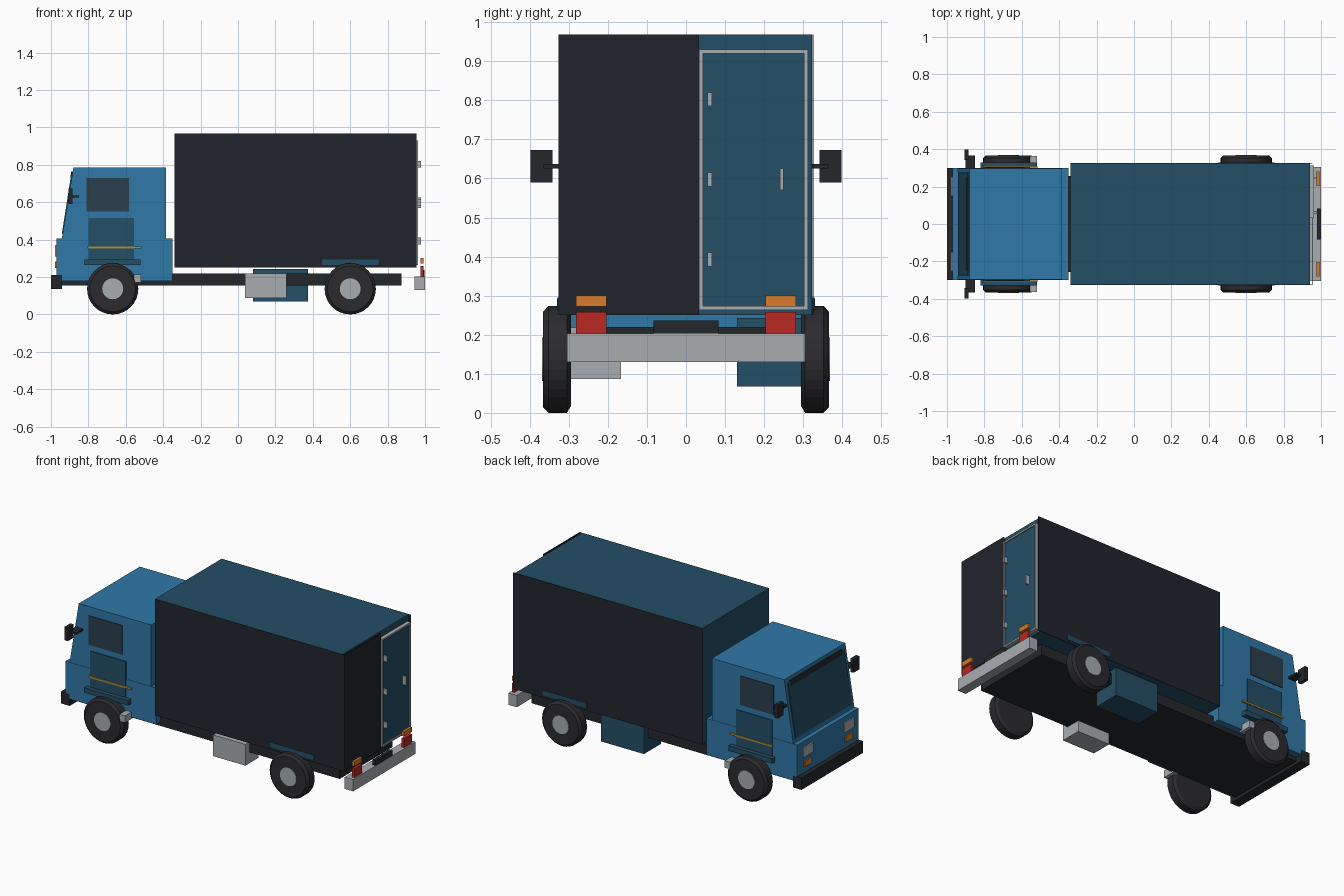
import bpy, bmesh, math
from mathutils import Matrix

if "Cube" in bpy.data.objects:
    bpy.data.objects.remove(bpy.data.objects["Cube"])


def mat(name, hexcode):
    m = bpy.data.materials.new(name)
    rgb = [int(hexcode[i:i + 2], 16) / 255 for i in (0, 2, 4)]
    m.diffuse_color = [c / 12.92 if c < .04 else ((c + .055) / 1.055) ** 2.4 for c in rgb] + [1]
    m.use_nodes = True
    m.node_tree.nodes["Principled BSDF"].inputs["Base Color"].default_value = m.diffuse_color
    return m


BLUE = mat("cab_blue", "3078A8")
NAVY = mat("dark_blue", "244E66")
GLASS = mat("window_tint", "2A3F4D")
BLACK = mat("black", "24272B")
PANEL = mat("panel_dark", "20252C")
TYRE = mat("tyre_rubber", "2B2B2F")
GREY = mat("light_grey", "A9AEB1")
RED = mat("red_lens", "B82824")
ORANGE = mat("orange_lens", "D97B2A")
GOLD = mat("gold_trim", "A89040")


def finish(name, bm, material, mirror=False):
    bmesh.ops.recalc_face_normals(bm, faces=bm.faces)
    me = bpy.data.meshes.new(name)
    bm.to_mesh(me)
    bm.free()
    me.materials.append(material)
    ob = bpy.data.objects.new(name, me)
    bpy.context.collection.objects.link(ob)
    if mirror:
        mod = ob.modifiers.new("Mirror", 'MIRROR')
        mod.use_axis = (False, True, False)
        mod.use_clip = False
        mod.use_mirror_merge = False
    return ob


def box(name, x, y, z, material, mirror=False):
    bm = bmesh.new()
    size = [(b - a, (a + b) / 2) for a, b in (x, y, z)]
    m = Matrix.Translation([s[1] for s in size]) @ Matrix.Diagonal([s[0] for s in size] + [1])
    bmesh.ops.create_cube(bm, size=1, matrix=m)
    return finish(name, bm, material, mirror)


def extrude_y(name, profile, y0, y1, material, mirror=False):
    bm = bmesh.new()
    f = bm.faces.new([bm.verts.new((x, y0, z)) for x, z in profile])
    r = bmesh.ops.extrude_face_region(bm, geom=[f])
    verts = [v for v in r["geom"] if isinstance(v, bmesh.types.BMVert)]
    bmesh.ops.translate(bm, verts=verts, vec=(0, y1 - y0, 0))
    return finish(name, bm, material, mirror)


def lathe_y(name, profile, cx, cz, material, steps=32):
    # profile of (radius, y) spun around a wheel axis
    bm = bmesh.new()
    rings = [[bm.verts.new((cx + r * math.cos(a), y, cz + r * math.sin(a)))
              for a in (2 * math.pi * i / steps for i in range(steps))] for r, y in profile]
    for a, b in zip(rings, rings[1:]):
        for i in range(steps):
            j = (i + 1) % steps
            bm.faces.new((a[i], a[j], b[j], b[i]))
    bm.faces.new(rings[0])
    bm.faces.new(rings[-1])
    return finish(name, bm, material, True)


# Chassis and bumpers
box("chassis", (-.96, .875), (-.257, .257), (.155, .22), BLACK)
box("front_bumper", (-1, -.94), (-.3, .3), (.137, .21), BLACK)
box("rear_bumper", (.943, 1), (-.305, .305), (.13, .203), GREY)

# Cab: lower body, slanted upper body, windscreen and visor
box("cab_lower", (-.97, -.35), (-.3, .3), (.18, .405), BLUE)
extrude_y("cab_upper", [(-.942, .405), (-.385, .405), (-.385, .785), (-.88, .785)], -.298, .298, BLUE)
extrude_y("windscreen", [(-.942, .43), (-.936, .43), (-.885, .755), (-.891, .755)], -.275, .275, NAVY)
extrude_y("sun_visor", [(-.896, .735), (-.885, .735), (-.88, .765), (-.892, .765)], -.25, .25, BLACK)

# Cab sides
box("side_window", (-.81, -.582), (.295, .302), (.55, .73), GLASS, True)
box("door_panel", (-.8, -.555), (.295, .304), (.29, .515), NAVY, True)
box("door_trim", (-.805, -.515), (.295, .31), (.353, .364), GOLD, True)
box("front_fender", (-.82, -.52), (.29, .33), (.263, .293), NAVY, True)
box("cab_step", (-.555, -.518), (.28, .363), (.17, .213), GREY, True)
box("mirror_arm", (-.9, -.85), (.295, .365), (.625, .637), BLACK, True)
box("mirror", (-.906, -.884), (.342, .398), (.59, .673), BLACK, True)

# Front lights
box("headlight", (-.978, -.965), (.15, .25), (.31, .37), GREY, True)
box("front_indicator", (-.978, -.965), (.165, .235), (.247, .283), ORANGE, True)

# Cargo box with its outer skins
box("cargo_box", (-.34, .94), (-.323, .323), (.25, .968), NAVY)
box("cargo_side_panel", (-.34, .955), (.3235, .326), (.25, .968), PANEL, True)
box("cargo_rear_panel", (.952, .955), (-.326, .033), (.25, .968), PANEL)
box("rear_fender", (.45, .75), (.3, .3285), (.265, .295), NAVY, True)

# Rear door: leaf, frame, hinges and handle
box("rear_door", (.935, .956), (.042, .303), (.272, .921), NAVY)
for n, y, z in (("left", (.033, .043), (.263, .93)), ("right", (.302, .312), (.263, .93)),
                ("bottom", (.043, .302), (.263, .273)), ("top", (.043, .302), (.92, .93))):
    box("door_frame_" + n, (.935, .963), y, z, GREY)
for i, z in enumerate((.375, .58, .785)):
    box(f"door_hinge_{i + 1}", (.95, .979), (.055, .066), (z, z + .035), GREY)
box("door_handle", (.95, .979), (.24, .25), (.57, .625), GREY)

# Rear lights and plate
box("tail_light", (.976, .992), (.204, .281), (.2, .258), RED, True)
box("rear_indicator", (.976, .992), (.204, .281), (.272, .301), ORANGE, True)
box("rear_plate", (.978, .998), (-.083, .083), (.2, .237), BLACK)

# Under-floor tank and toolbox
box("fuel_tank", (.038, .258), (-.296, -.166), (.087, .218), GREY)
box("tool_box", (.08, .375), (.13, .296), (.068, .243), NAVY)

# Wheels
for n, cx in (("front", -.67), ("rear", .6)):
    lathe_y(n + "_tyre", [(.12, .295), (.137, .305), (.137, .352), (.122, .366)], cx, .137, TYRE)
    lathe_y(n + "_hub", [(.056, .3), (.056, .368)], cx, .137, GREY)
